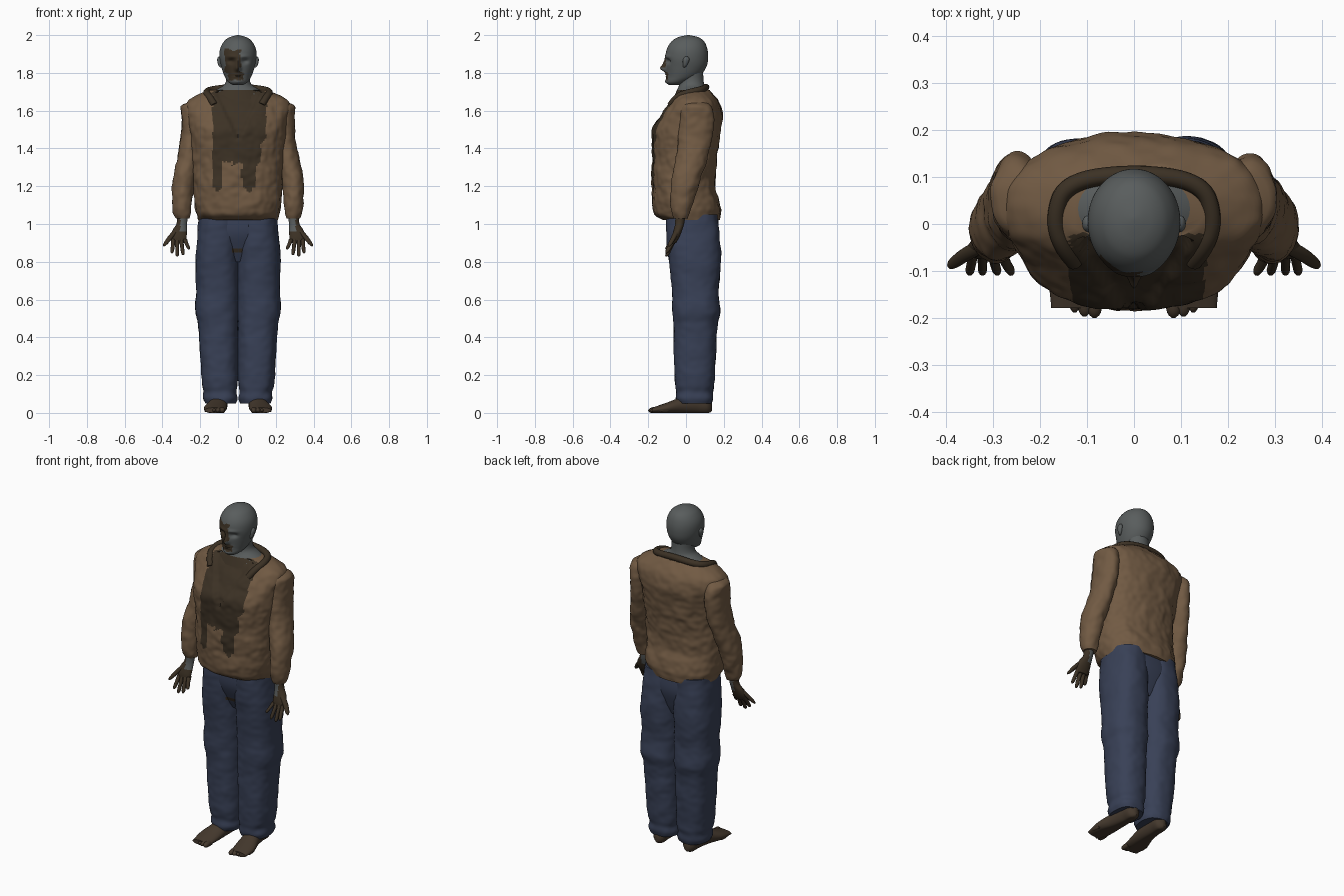
import bpy, bmesh, math
from mathutils import Vector, noise

if "Cube" in bpy.data.objects:
    bpy.data.objects.remove(bpy.data.objects["Cube"])


def material(name, rgb):
    m = bpy.data.materials.new(name)
    m.use_nodes = True
    m.diffuse_color = (*rgb, 1)
    m.node_tree.nodes["Principled BSDF"].inputs["Base Color"].default_value = (*rgb, 1)
    return m


JACKET = material("brown jacket", (0.165, 0.102, 0.056))
STAIN = material("dark stain", (0.045, 0.031, 0.018))
SKIN = material("grey skin", (0.10, 0.11, 0.11))
DENIM = material("blue denim", (0.040, 0.052, 0.094))
FOOT = material("dirty feet", (0.058, 0.040, 0.026))


def sample(rows, t):
    """Hermite interpolation of the section rows at t."""
    def slope(i):
        a, b = rows[max(i - 1, 0)], rows[min(i + 1, len(rows) - 1)]
        return [(q - p) / (b[0] - a[0]) for p, q in zip(a[1:], b[1:])]
    i = next((k for k in range(len(rows) - 1) if t <= rows[k + 1][0]), len(rows) - 2)
    a, b = rows[i], rows[i + 1]
    h = b[0] - a[0]
    u = (t - a[0]) / h
    return [p * (2*u**3 - 3*u*u + 1) + q * (3*u*u - 2*u**3)
            + h * (m * (u**3 - 2*u*u + u) + n * (u**3 - u*u))
            for p, q, m, n in zip(a[1:], b[1:], slope(i), slope(i + 1))]


def loft(name, rows, mats, axis="Z", n=32, step=0.01, power=2.0,
         wrinkle=0.0, shape=None, rule=None):
    """Closed skin through rows of (position, centre a, centre b, radius a, radius b)."""
    rows = sorted(rows)
    lo, hi = rows[0][0], rows[-1][0]
    count = max(4, round((hi - lo) / step))
    bm = bmesh.new()
    rings = []
    for k in range(count + 1):
        t = lo + (hi - lo) * k / count
        ca, cb, ra, rb = sample(rows, t)
        ring = []
        for j in range(n):
            ang = math.tau * j / n
            c, s = math.cos(ang), math.sin(ang)
            a = ca + max(ra, .002) * math.copysign(abs(c) ** (2 / power), c)
            b = cb + max(rb, .002) * math.copysign(abs(s) ** (2 / power), s)
            p = Vector((a, b, t)) if axis == "Z" else Vector((a, t, b))
            if wrinkle:
                w = noise.noise(p * 13) + 0.6 * noise.noise(p * 31)
                p += Vector((c, s, 0)) * w * wrinkle
            ring.append(bm.verts.new(shape(p) if shape else p))
        rings.append(ring)
    for r, q in zip(rings, rings[1:]):
        for j in range(n):
            bm.faces.new((r[j], r[(j + 1) % n], q[(j + 1) % n], q[j]))
    bm.faces.new(rings[0][::-1])
    bm.faces.new(rings[-1])
    bmesh.ops.recalc_face_normals(bm, faces=bm.faces)
    if rule:
        for f in bm.faces:
            f.material_index = rule(f.calc_center_median())
    mesh = bpy.data.meshes.new(name)
    bm.to_mesh(mesh)
    bm.free()
    for m in mats:
        mesh.materials.append(m)
    ob = bpy.data.objects.new(name, mesh)
    bpy.context.collection.objects.link(ob)
    bpy.ops.object.select_all(action="DESELECT")
    ob.select_set(True)
    bpy.context.view_layer.objects.active = ob
    bpy.ops.object.shade_smooth_by_angle(angle=math.radians(50))


# Jacket body with a dripping stain down the chest
def chest_stain(c):
    if c.y > -0.02:
        return 0
    drips = ((-.135, -.085, 1.19), (-.085, -.03, 1.34), (-.03, .02, 1.31),
             (.02, .095, 1.19), (.095, .12, 1.3), (.12, .15, 1.4))
    x = c.x + 0.005 * noise.noise(c * 25)
    z = c.z + 0.02 * noise.noise(c * 40) - 3 * min(abs(x - m) for m in (-.11, -.055, .055)) / 4
    return int(any(a <= x < b and z > low - .02 for a, b, low in drips))


def neckline(p):
    # undershirt set back inside the V of the open collar
    if p.y < -0.03 and p.z > 1.44:
        inside = .115 * (p.z - 1.44) / .24 - abs(p.x)
        p.y += .014 * min(max(inside / .01, 0), 1)
    return p


loft("jacket_body", [
    (1.02, 0, .03, .207, .147), (1.045, 0, .01, .214, .172), (1.08, 0, .005, .226, .18),
    (1.2, 0, -.012, .235, .168), (1.35, 0, -.008, .24, .172), (1.5, 0, .003, .257, .182),
    (1.57, 0, .026, .27, .166), (1.62, 0, .038, .277, .145), (1.655, 0, .042, .262, .125),
    (1.685, 0, .04, .21, .103), (1.71, 0, .04, .15, .08)],
    [JACKET, STAIN], n=160, step=.007, power=2.3,
    wrinkle=.007, shape=neckline, rule=chest_stain)

# Collar draped round the neck, its ends tucked into the chest
curve = bpy.data.curves.new("collar", "CURVE")
curve.dimensions = "3D"
curve.bevel_depth = .019
curve.bevel_resolution = 3
curve.use_fill_caps = True
half = [(.125, -.08, 1.63), (.15, -.055, 1.672), (.172, .01, 1.695), (.145, .09, 1.712)]
path = half + [(0, .11, 1.728)] + [(-x, y, z) for x, y, z in half[::-1]]
spline = curve.splines.new("NURBS")
spline.points.add(len(path) - 1)
for pt, co in zip(spline.points, path):
    pt.co = (*co, 1)
spline.use_endpoint_u = True
spline.order_u = 3
curve.materials.append(STAIN)
bpy.context.collection.objects.link(bpy.data.objects.new("collar", curve))

# Neck, spreading to the shoulders
loft("neck", [(1.66, 0, .03, .165, .1), (1.70, 0, .033, .135, .085),
              (1.74, 0, .03, .07, .066), (1.83, 0, .025, .065, .065)],
     [SKIN, STAIN], rule=lambda c: int(c.y < -.02 and c.z < 1.71 and c.x < .09))


# Head with face modelled by soft pushes
def face(p):
    if p.y > -0.03:
        return p
    def bump(x, z, sx, sz):
        return math.exp(-((abs(p.x) - x) / sx) ** 2 - ((p.z - z) / sz) ** 2)
    p.y += (-.030 * bump(0, 1.823, .014, .018) - .012 * bump(0, 1.85, .011, .022)
            + .016 * bump(.036, 1.862, .02, .014) - .006 * bump(.03, 1.886, .03, .01)
            - .009 * bump(0, 1.786, .024, .012) + .007 * bump(0, 1.786, .026, .003)
            - .008 * bump(0, 1.755, .02, .012))
    return p


def face_stain(c):
    x = c.x + .015 * noise.noise(c * 40)
    z = c.z + .012 * noise.noise(c * 30)
    eye_side = -.07 < x < .012 and 1.80 < z < 1.925
    mouth = -.05 < x < .03 and 1.76 < z <= 1.80
    return int(c.y < -.045 and (eye_side or mouth))


loft("head", [
    (1.737, 0, -.062, .03, .03), (1.75, 0, -.047, .05, .056), (1.78, 0, -.016, .07, .085),
    (1.83, 0, .001, .088, .106), (1.88, 0, .004, .098, .113), (1.93, 0, .006, .094, .106),
    (1.97, 0, .01, .071, .083), (1.99, 0, .012, .042, .05), (2.0, 0, .012, .006, .006)],
    [SKIN, STAIN], n=96, step=.004, shape=face, rule=face_stain)


# Hips filling the valley between the legs, worn dark at the fly
def fly_patch(c):
    return int(c.y < 0 and abs(c.x) < .03 + .02 * noise.noise(c * 60) and .85 < c.z < .872)


loft("trouser_hips", [(.80, 0, .045, .05, .08), (.86, 0, .042, .15, .105),
                      (.95, 0, .036, .2, .132), (1.05, 0, .03, .202, .13)],
     [DENIM, STAIN], n=96, power=2.3, rule=fly_patch)

for s, side in ((1, "left"), (-1, "right")):
    def mirrored(rows):
        return [(t, a * s, b, ra, rb) for t, a, b, ra, rb in rows]

    # Ear
    loft(side + "_ear", mirrored([
        (1.828, .09, -.01, .004, .004), (1.838, .094, -.006, .009, .01),
        (1.865, .099, 0, .011, .017), (1.88, .1, .002, .008, .014),
        (1.887, .098, .002, .003, .005)]), [SKIN], n=16, step=.005)

    # Sleeve gathered at the cuff
    loft(side + "_sleeve", mirrored([
        (1.03, .291, -.028, .036, .036), (1.055, .293, -.028, .046, .046),
        (1.09, .294, -.025, .05, .057), (1.15, .295, -.015, .055, .067),
        (1.25, .285, .003, .059, .078), (1.35, .265, .03, .058, .085),
        (1.45, .25, .05, .056, .09), (1.55, .245, .058, .055, .093),
        (1.6, .247, .058, .057, .085), (1.63, .24, .055, .055, .07),
        (1.655, .215, .05, .02, .04)]), [JACKET], n=48, wrinkle=.007)

    # Hand: palm, four fingers and a thumb turned outwards
    loft(side + "_palm", mirrored([
        (.90, .312, -.064, .034, .012), (.93, .314, -.055, .042, .02),
        (.97, .308, -.042, .037, .023), (1.0, .298, -.034, .028, .024),
        (1.05, .292, -.03, .028, .028)]), [STAIN, SKIN], n=24,
        rule=lambda c: int(c.z > .955 and abs(c.x) < .305))
    for i, (root, tip, low) in enumerate(((.281, .262, .865), (.301, .291, .835),
                                          (.322, .322, .828), (.342, .349, .845))):
        loft(f"{side}_finger_{i + 1}", mirrored([
            (low, tip, -.104, .003, .003), (low + .008, tip, -.1, .009, .01),
            ((low + .92) / 2, (root + tip) / 2, -.084, .01, .013),
            (.92, root, -.06, .012, .014)]), [STAIN], n=12, step=.006)
    loft(side + "_thumb", mirrored([
        (.882, .392, -.09, .003, .004), (.892, .386, -.085, .011, .011),
        (.93, .358, -.065, .016, .014), (.975, .32, -.045, .015, .015)]),
        [STAIN], n=12, step=.006)

    # Trouser leg with a rolled hem and a sagging pocket above the knee
    loft(side + "_trouser_leg", mirrored([
        (.05, .092, .045, .08, .09), (.075, .093, .045, .09, .098),
        (.11, .094, .045, .087, .096), (.14, .095, .045, .093, .102),
        (.3, .1, .047, .101, .111), (.47, .104, .05, .106, .117),
        (.53, .11, .054, .116, .125), (.65, .108, .049, .113, .123),
        (.8, .11, .047, .115, .137), (.96, .104, .035, .109, .14),
        (1.05, .1, .032, .104, .135)]),
        [DENIM, STAIN], n=56, step=.01, power=2.4, wrinkle=.004, rule=fly_patch)

    # Bare foot and toes, flattened on the ground
    def grounded(p):
        p.z = max(p.z, 0)
        return p
    loft(side + "_foot", mirrored([
        (-.178, .124, .014, .052, .014), (-.1, .12, .025, .06, .03),
        (-.02, .106, .04, .05, .045), (.06, .1, .05, .043, .055),
        (.115, .098, .04, .037, .045), (.138, .098, .03, .012, .02)]),
        [FOOT], axis="Y", n=32, shape=grounded)
    for i in range(5):
        x, r, end = .084 + .021 * i, .016 - .0015 * i, -.2 + .003 * i * i
        loft(f"{side}_toe_{i + 1}", mirrored([
            (end, x, .012, .003, .003), (end + .008, x, .013, r * .75, r * .7),
            (end + .025, x, .014, r, r), (end + .06, x - .002, .014, r * .8, r)]),
            [FOOT], axis="Y", n=12, step=.006, shape=grounded)
